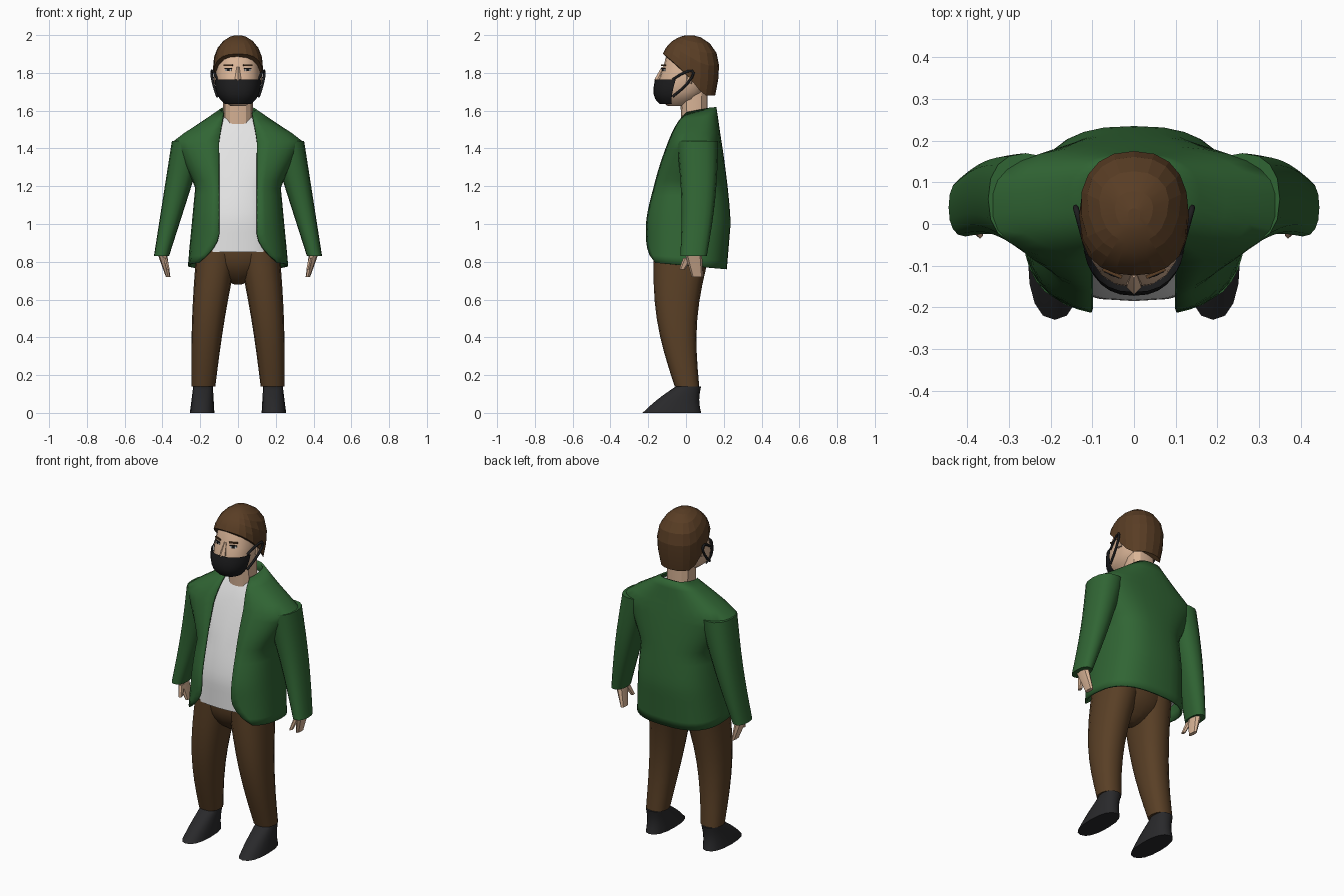
import bpy, bmesh, math
from mathutils import Matrix, Vector

if "Cube" in bpy.data.objects:
    bpy.data.objects.remove(bpy.data.objects["Cube"], do_unlink=True)


def material(name, *rgb):
    mat = bpy.data.materials.new(name)
    mat.use_nodes = True
    mat.diffuse_color = (*rgb, 1)
    shader = mat.node_tree.nodes["Principled BSDF"]
    shader.inputs["Base Color"].default_value = (*rgb, 1)
    shader.inputs["Roughness"].default_value = 0.8
    return mat


SKIN = material("skin", 0.7, 0.46, 0.31)
HAIR = material("hair brown", 0.1, 0.047, 0.018)
TROUSER = material("trouser brown", 0.1, 0.05, 0.019)
GREEN = material("jacket green", 0.03, 0.13, 0.034)
WHITE = material("shirt white", 0.78, 0.78, 0.78)
BLACK = material("mask black", 0.012, 0.012, 0.013)
CHARCOAL = material("shoe charcoal", 0.022, 0.022, 0.024)


def link(name, data, mat):
    data.materials.append(mat)
    obj = bpy.data.objects.new(name, data)
    bpy.context.collection.objects.link(obj)
    return obj


def finish(name, bm, mat, crease):
    bmesh.ops.recalc_face_normals(bm, faces=bm.faces)
    mesh = bpy.data.meshes.new(name)
    bm.to_mesh(mesh)
    bm.free()
    for face in mesh.polygons:
        face.use_smooth = crease > 0
    mesh.set_sharp_from_angle(angle=math.radians(crease))
    return link(name, mesh, mat)


def loft(name, mat, rows, closed=True, crease=50):
    """Bridge rows of points into one surface, capped when closed."""
    bm = bmesh.new()
    grid = [[bm.verts.new(point) for point in row] for row in rows]
    count = len(grid[0])
    for low, high in zip(grid, grid[1:]):
        for i in range(count if closed else count - 1):
            j = (i + 1) % count
            bm.faces.new((low[i], low[j], high[j], high[i]))
    if closed:
        bm.faces.new(grid[0])
        bm.faces.new(grid[-1])
    return finish(name, bm, mat, crease)


def mix(a, b, t):
    return a + (b - a) * t


def ramp(value, start, end, power=1):
    """Rise from zero to one between start and end."""
    return min(max((value - start) / (end - start), 0), 1) ** power


def ring(centre, width, depth, count=16, tilt=0, power=0.85, gap=0, reach=math.pi):
    """Rounded outline; angles run from gap to reach either side of the front."""
    whole = gap == 0 and reach == math.pi
    first, last = (gap, math.tau - gap) if reach == math.pi else (-reach, reach)
    points = []
    for i in range(count):
        angle = mix(first, last, i / (count if whole else count - 1))
        s, c = math.sin(angle), math.cos(angle)
        x = width * math.copysign(abs(s) ** power, s)
        y = -depth * math.copysign(abs(c) ** power, c)
        points.append(Vector(centre) + Vector((x, y, tilt * y)))
    return points


def limb(name, mat, top, top_size, end, end_size, side=1, bow=(0, 0, 0),
         taper=1, count=16, crease=50):
    """Tapered tube from top to end, bowed in the middle."""
    rows = []
    steps = 8
    for i in range(steps + 1):
        t = i / steps
        centre = Vector(top).lerp(end, t) + Vector(bow) * math.sin(math.pi * t)
        centre.x *= side
        size = Vector(top_size).lerp(end_size, t ** taper)
        rows.append(ring(centre, *size, count))
    loft(name, mat, rows, crease=crease)


# Torso outline: slim waist, wide shoulders, sloping up to the collar
HEM, SHOULDER, COLLAR = 0.78, 1.44, 1.6
BOXY = 0.75


def torso(z, inset=0, **extra):
    rise = ramp(z, 1, COLLAR, 1.4)
    front, back = mix(-0.215, -0.02, rise), mix(0.23, 0.155, rise)
    back -= 0.02 * ramp(z, 1, HEM)
    if z > SHOULDER:
        width = mix(0.34, 0.09, ramp(z, SHOULDER, COLLAR))
    else:
        width = mix(0.26, 0.22, ramp(z, HEM, 1.2)) + 0.12 * ramp(z, 1.2, SHOULDER)
    gap = extra.pop("opening", 0)
    if gap:
        extra["gap"] = math.asin((gap / width) ** (1 / BOXY))
    tilt = 0.2 * ramp(z, 1.5, COLLAR) - 0.09 * ramp(z, 1, HEM)
    return ring((0, (front + back) / 2, z), width - inset,
                (back - front) / 2 - inset, tilt=tilt, power=BOXY, **extra)


# Jacket, open down the front with rounded hem corners
rows = []
levels = 20
for i in range(levels + 1):
    z = mix(HEM, COLLAR, i / levels)
    opening = 0.1 + 0.11 * ramp(z, 0.95, HEM, 2) - 0.025 * ramp(z, SHOULDER, COLLAR)
    rows.append(torso(z, opening=opening, count=29))
jacket = loft("jacket_body", GREEN, rows, closed=False)
cloth = jacket.modifiers.new("cloth", "SOLIDIFY")
cloth.thickness, cloth.offset = 0.012, 0

# Shirt just inside the jacket
loft("shirt", WHITE, [torso(mix(0.84, 1.57, i / levels), inset=0.03, count=24)
                      for i in range(levels + 1)])

# Trouser seat joining the legs, and neck
limb("trouser_seat", TROUSER, (0, -0.02, 0.9), (0.2, 0.15),
     (0, -0.03, 0.68), (0.02, 0.04), taper=3)
limb("neck", SKIN, (0, 0.04, 1.72), (0.08, 0.075), (0, 0.045, 1.53), (0.077, 0.068),
     count=12, crease=30)

# Head: an egg whose chin sits forward of the crown
def head_ring(z, wider=0, deeper=0, **extra):
    size = (1 - abs((z - 1.79) / 0.17) ** 2.5) ** 0.4
    y = mix(-0.05, 0.02, ramp(z, 1.62, 1.84))
    return ring((0, y, z), 0.117 * size + wider, 0.14 * size + deeper, **extra)


loft("head", SKIN, [head_ring(mix(1.625, 1.95, i / 9), count=18)
                    for i in range(10)], crease=30)
limb("nose", SKIN, (0, -0.11, 1.83), (0.008, 0.02), (0, -0.13, 1.76), (0.02, 0.04),
     count=6, crease=0)

# Face mask wrapped round the jaw
loft("face_mask", BLACK, [
    head_ring(mix(1.635, 1.765, i / 5), wider=0.01, deeper=0.02, count=13,
              reach=math.radians(75)) for i in range(6)], closed=False, crease=30)

# Hair cap whose lower edge drops from forehead to nape
CROWN, BROW_LINE = 2, 1.84
rows = []
for step in range(7):
    row = []
    for x, y, _ in ring((0, 0, 0), 0.132, 0.155, count=20):
        edge = mix(1.9, 1.68, ramp(y, -0.155, 0.08, 1.3))
        z = mix(edge, CROWN - 0.001, math.sin(step / 6 * math.pi / 2))
        half = CROWN - BROW_LINE
        k = (z - BROW_LINE) / (half if z > BROW_LINE else 2 * half)
        size = math.sqrt(1 - k * k)
        row.append((x * size, 0.02 + y * size, z))
    rows.append(row)
loft("hair", HAIR, rows, crease=12)

# Paired parts
for side, tag in ((1, "left_"), (-1, "right_")):
    limb(tag + "sleeve", GREEN, (0.26, 0.06, SHOULDER), (0.09, 0.11),
         (0.405, 0.04, 0.83), (0.04, 0.07), side, bow=(0, 0.015, 0))
    limb(tag + "hand", SKIN, (0.4, 0.04, 0.84), (0.025, 0.045),
         (0.37, 0.06, 0.72), (0.012, 0.03), side, count=8, crease=30)
    limb(tag + "thumb", SKIN, (0.385, 0.01, 0.82), (0.012, 0.025),
         (0.37, -0.02, 0.76), (0.009, 0.015), side, count=6, crease=30)
    limb(tag + "trouser_leg", TROUSER, (0.11, -0.02, 0.86), (0.11, 0.15),
         (0.183, 0.005, 0.14), (0.063, 0.065), side, bow=(0.01, -0.04, 0))
    limb(tag + "ankle", SKIN, (0.185, 0, 0.2), (0.045, 0.05),
         (0.185, 0, 0.1), (0.045, 0.05), side, count=10)
    limb(tag + "shoe", CHARCOAL, (0.185, 0.013, 0.14), (0.052, 0.067),
         (0.19, -0.075, 0), (0.065, 0.155), side, bow=(0, -0.01, 0))
    limb(tag + "ear", SKIN, (0.118, 0.025, 1.82), (0.012, 0.018),
         (0.115, 0.015, 1.74), (0.01, 0.015), side, count=8, crease=30)

    # Mask strap looping round the ear
    curve = bpy.data.curves.new(tag + "mask_strap", "CURVE")
    curve.dimensions, curve.bevel_depth, curve.bevel_resolution = "3D", 0.007, 1
    strap = curve.splines.new("POLY")
    strap.points.add(8)
    for i, point in enumerate(strap.points):
        angle = (i / 8 - 0.5) * math.pi
        s, c = math.sin(angle), math.cos(angle)
        point.co = (side * (0.11 + 0.03 * c), 0.11 * c - 0.07,
                    1.72 + 0.045 * s + 0.08 * c, 1)
    link(tag + "mask_strap", curve, BLACK)

    # Eye and brow plates on the face
    for part, mat, forward, z, width, height in (
            ("eye_white", WHITE, 0.118, 1.815, 0.036, 0.012),
            ("pupil", BLACK, 0.121, 1.815, 0.014, 0.012),
            ("eyelid", BLACK, 0.12, 1.823, 0.04, 0.004),
            ("brow", HAIR, 0.118, 1.84, 0.05, 0.008)):
        bm = bmesh.new()
        place = (Matrix.Translation((side * 0.052, -forward, z))
                 @ Matrix.Rotation(side * 0.4, 4, "Z")
                 @ Matrix.Diagonal((width, 0.008, height, 1)))
        bmesh.ops.create_cube(bm, size=1, matrix=place)
        finish(tag + part, bm, mat, crease=0)
